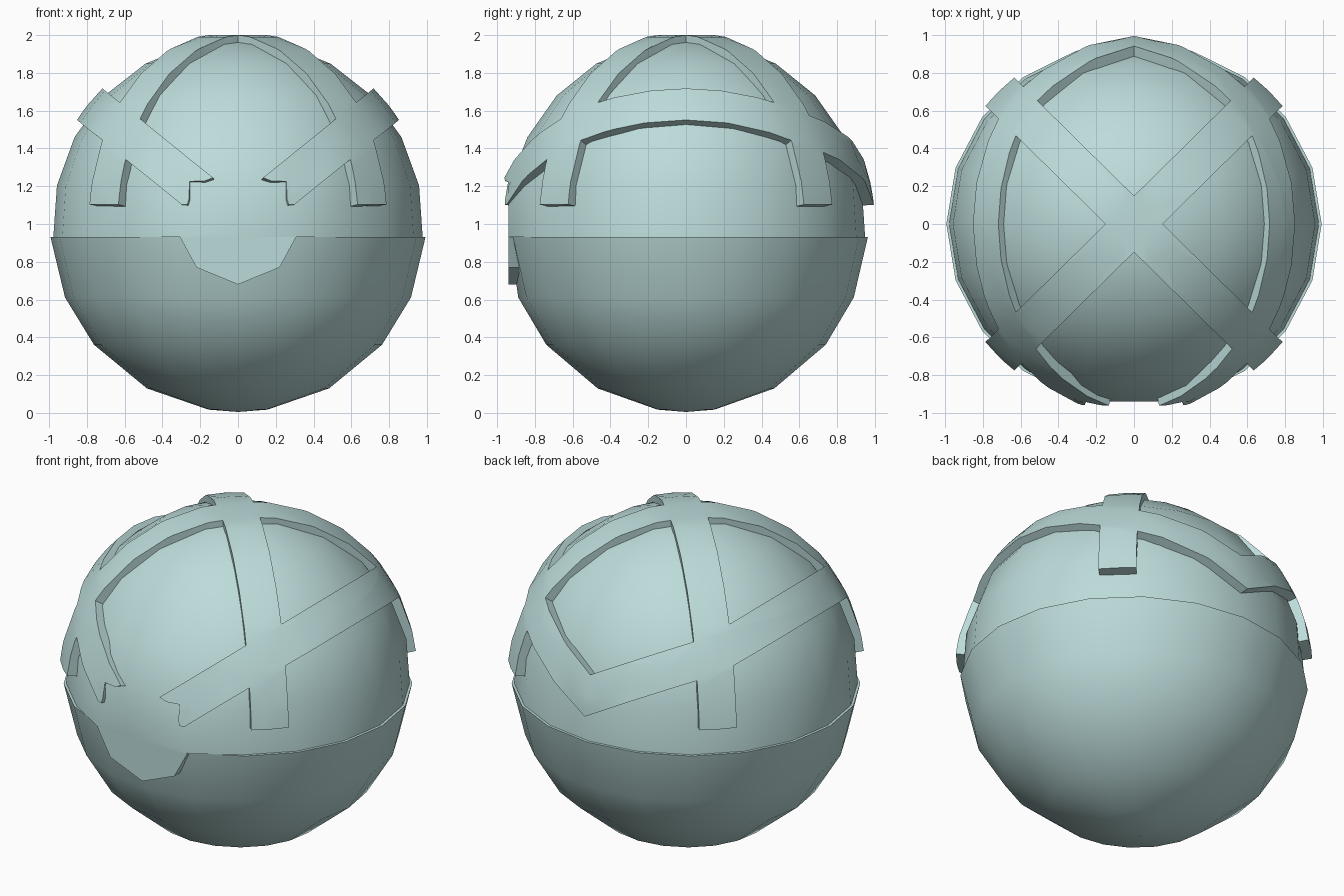
import bpy, bmesh, math
from mathutils import Vector

if "Cube" in bpy.data.objects:
    bpy.data.objects.remove(bpy.data.objects["Cube"])

mat = bpy.data.materials.new("pale teal")
mat.diffuse_color = (0.50, 0.71, 0.70, 1)
mat.use_nodes = True
mat.node_tree.nodes["Principled BSDF"].inputs["Base Color"].default_value = mat.diffuse_color


def add_object(name, bm):
    bmesh.ops.recalc_face_normals(bm, faces=bm.faces[:])
    me = bpy.data.meshes.new(name)
    bm.to_mesh(me)
    bm.free()
    me.materials.append(mat)
    ob = bpy.data.objects.new(name, me)
    bpy.context.collection.objects.link(ob)
    bpy.ops.object.select_all(action='DESELECT')
    ob.select_set(True)
    bpy.context.view_layer.objects.active = ob
    return ob


def half_ball(name, radius, latitudes, adjust, sides=20):
    """Lathe rows of latitude into a bowl, first row folded slightly inwards."""
    bm = bmesh.new()
    rows = []
    z0 = radius * math.sin(math.radians(latitudes[0]))
    profile = [(radius * 0.93, z0)]
    profile += [(radius * math.cos(math.radians(a)), radius * math.sin(math.radians(a)))
                for a in latitudes]
    for r, z in profile:
        row = []
        for i in range(sides):
            t = 2 * math.pi * i / sides
            p = Vector((r * math.cos(t), r * 0.97 * math.sin(t), z))
            row.append(bm.verts.new(adjust(p) + Vector((0, 0, 1))))
        rows.append(row)
    for a, b in zip(rows, rows[1:]):
        for i in range(sides):
            j = (i + 1) % sides
            bm.faces.new((a[i], a[j], b[j], b[i]))
    z_pole = math.copysign(radius, latitudes[-1])
    pole = bm.verts.new((0, 0, 1 + z_pole))
    for i in range(sides):
        bm.faces.new((rows[-1][i], rows[-1][(i + 1) % sides], pole))
    ob = add_object(name, bm)
    bpy.ops.object.shade_smooth_by_angle(angle=math.radians(45))
    return ob


# Upper shell, with a flattened patch at the front
def flatten_front(p):
    if p.y < -0.8 and abs(p.x) < 0.33 and p.z < 0.25:
        p.y = -0.94
    return p


def clip_front(p):
    p.y = max(p.y, -0.932)
    return p


half_ball("upper_shell", 0.98, [-4, 12, 28, 44, 60, 76], flatten_front)
half_ball("lower_shell", 0.995, [-4, -23, -40, -61, -81], clip_front)

# Lower half of the flat front button, overlapping the lower shell
bm = bmesh.new()
outline = [(-0.31, 0.935), (-0.22, 0.77), (0, 0.68), (0.22, 0.77), (0.31, 0.935)]
face = bm.faces.new([bm.verts.new((x, -0.94, z)) for x, z in outline])
ext = bmesh.ops.extrude_face_region(bm, geom=[face])
for v in ext["geom"]:
    if isinstance(v, bmesh.types.BMVert):
        v.co.y = -0.86
add_object("front_button", bm)

# Straps: half sphere cut along the strap edges, keeping the strap faces
HALF = 0.105
diag_back = Vector((1, -1, 0)).normalized()
diag_front = Vector((1, 1, 0)).normalized()
side = Vector((0.63, 0, -0.78)).normalized()
back = Vector((0.614, 0.614, 0.496)).cross(Vector((0, 0.975, 0.22))).normalized()
LEG_END, FRONT_END = 0.10, -0.952


def in_strap(p):
    p = p.normalized()
    if p.z < LEG_END - 0.1:
        return False
    leg = min(abs(diag_back.dot(p)), abs(diag_front.dot(p))) < HALF and p.z > LEG_END
    side_band = abs(side.dot(p)) < HALF and FRONT_END < p.y < p.x
    back_band = abs(back.dot(p)) < HALF and p.y > p.x
    return leg or side_band or back_band


bm = bmesh.new()
bmesh.ops.create_uvsphere(bm, u_segments=24, v_segments=14, radius=1)


def cut(normal, offset, clear=False):
    n = Vector(normal)
    bmesh.ops.bisect_plane(bm, geom=bm.verts[:] + bm.edges[:] + bm.faces[:], dist=1e-4,
                           plane_co=n * offset, plane_no=n, clear_inner=clear)


cut((1, 0, 0), 0, True)
cut((0, 0, 1), LEG_END)
cut((0, 1, 0), FRONT_END)
for n in (diag_back, diag_front, side, back):
    for s in (-HALF, HALF):
        cut(n, s)
cut(diag_back, 0)
bmesh.ops.delete(bm, geom=[f for f in bm.faces if not in_strap(f.calc_center_median())],
                 context='FACES')
bmesh.ops.remove_doubles(bm, verts=bm.verts[:], dist=0.008)
for v in bm.verts:
    v.co = v.co.normalized() * 1.015
    v.co.y *= 0.985
    v.co.z = min(v.co.z, 1.0) + 1
    if v.co.x < 0.006:
        v.co.x = 0
straps = add_object("straps", bm)
mirror = straps.modifiers.new("mirror", 'MIRROR')
mirror.merge_threshold = 0.002
solid = straps.modifiers.new("thickness", 'SOLIDIFY')
solid.thickness = 0.06
solid.offset = -1
for m in ("mirror", "thickness"):
    bpy.ops.object.modifier_apply(modifier=m)
bpy.ops.object.shade_smooth_by_angle(angle=math.radians(40))
